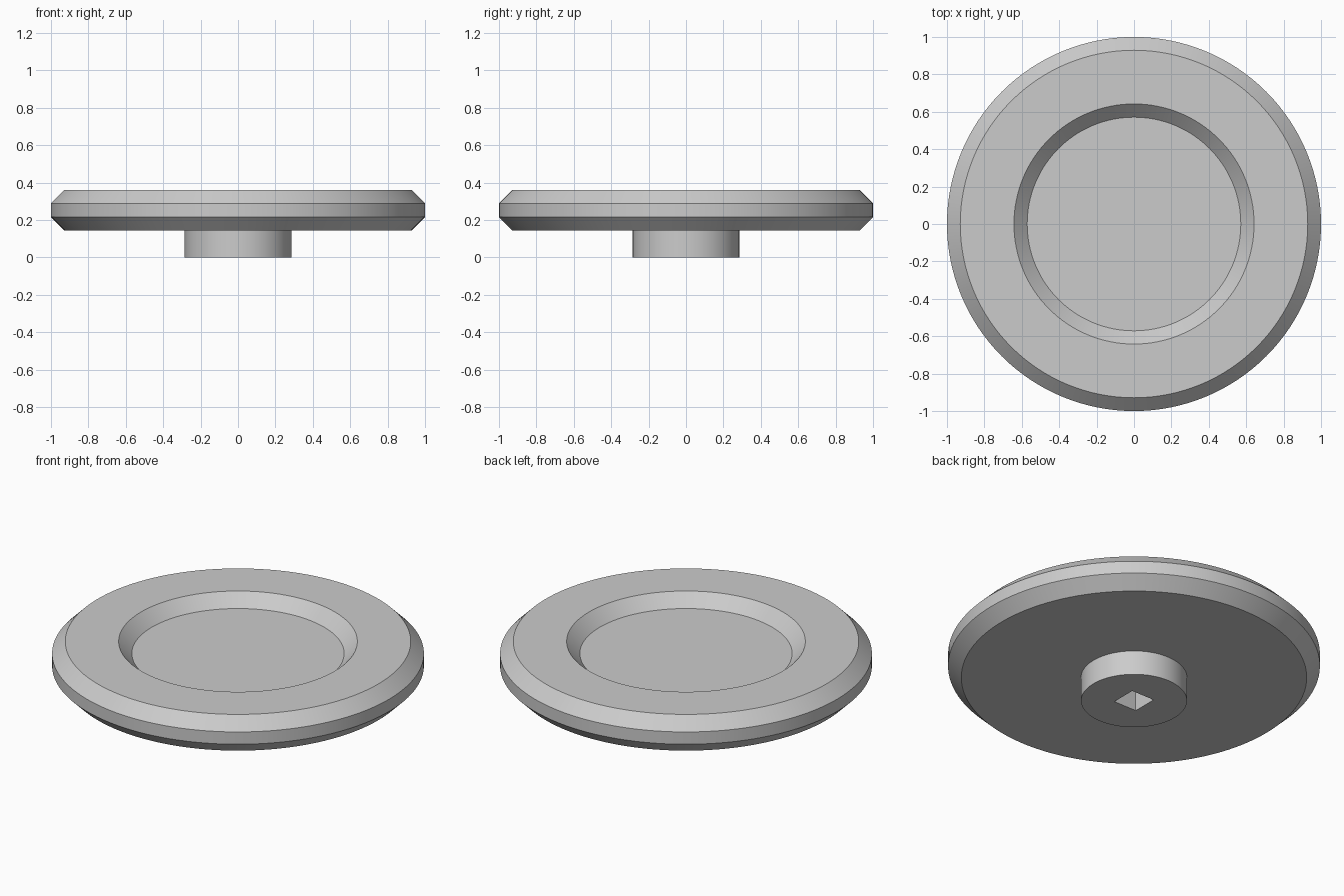
import bpy
import bmesh
import math

cube = bpy.data.objects.get("Cube")
if cube:
    bpy.data.objects.remove(cube, do_unlink=True)

SEGMENTS = 128

# Single plain grey material
grey = bpy.data.materials.new("plain grey")
grey.use_nodes = True
grey.diffuse_color = (0.6, 0.6, 0.6, 1)
grey.node_tree.nodes["Principled BSDF"].inputs["Base Color"].default_value = (0.6, 0.6, 0.6, 1)


def finish(name, bm):
    bmesh.ops.recalc_face_normals(bm, faces=bm.faces)
    mesh = bpy.data.meshes.new(name)
    bm.to_mesh(mesh)
    bm.free()
    mesh.materials.append(grey)
    obj = bpy.data.objects.new(name, mesh)
    bpy.context.collection.objects.link(obj)
    return obj


def lathe(name, profile):
    """Closed solid from rings of (radius, z), capped at both ends."""
    bm = bmesh.new()
    rings = []
    for r, z in profile:
        rings.append([bm.verts.new((r * math.cos(a), r * math.sin(a), z))
                      for a in (math.tau * i / SEGMENTS for i in range(SEGMENTS))])
    for low, high in zip(rings, rings[1:]):
        for i in range(SEGMENTS):
            j = (i + 1) % SEGMENTS
            bm.faces.new((low[i], low[j], high[j], high[i]))
    bm.faces.new(rings[0])
    bm.faces.new(rings[-1])
    return finish(name, bm)


# Knob: stem, chamfered disc and shallow dished top in one turned profile
BOTTOM, TOP, CHAMFER = 0.145, 0.36, 0.071
knob = lathe("knob", [
    (0.285, 0), (0.285, BOTTOM),
    (1 - CHAMFER, BOTTOM), (1, BOTTOM + CHAMFER),
    (1, TOP - CHAMFER), (1 - CHAMFER, TOP),
    (0.642, TOP), (0.642 - CHAMFER, TOP - CHAMFER),
])

# Square shaft socket cut up into the stem
DEPTH, SIDE = 0.145, 0.15
bm = bmesh.new()
bmesh.ops.create_cube(bm, size=1)
bmesh.ops.scale(bm, vec=(SIDE, SIDE, DEPTH * 2), verts=bm.verts)
cutter = finish("socket_cutter", bm)
cutter.hide_render = True

cut = knob.modifiers.new("socket", "BOOLEAN")
cut.operation = "DIFFERENCE"
cut.solver = "EXACT"
cut.object = cutter

# Apply the cut, drop the cutter, then shade with sharp edges kept
bpy.ops.object.select_all(action="DESELECT")
knob.select_set(True)
bpy.context.view_layer.objects.active = knob
bpy.ops.object.modifier_apply(modifier=cut.name)
bpy.data.objects.remove(cutter, do_unlink=True)
bpy.ops.object.shade_smooth_by_angle(angle=math.radians(30))
